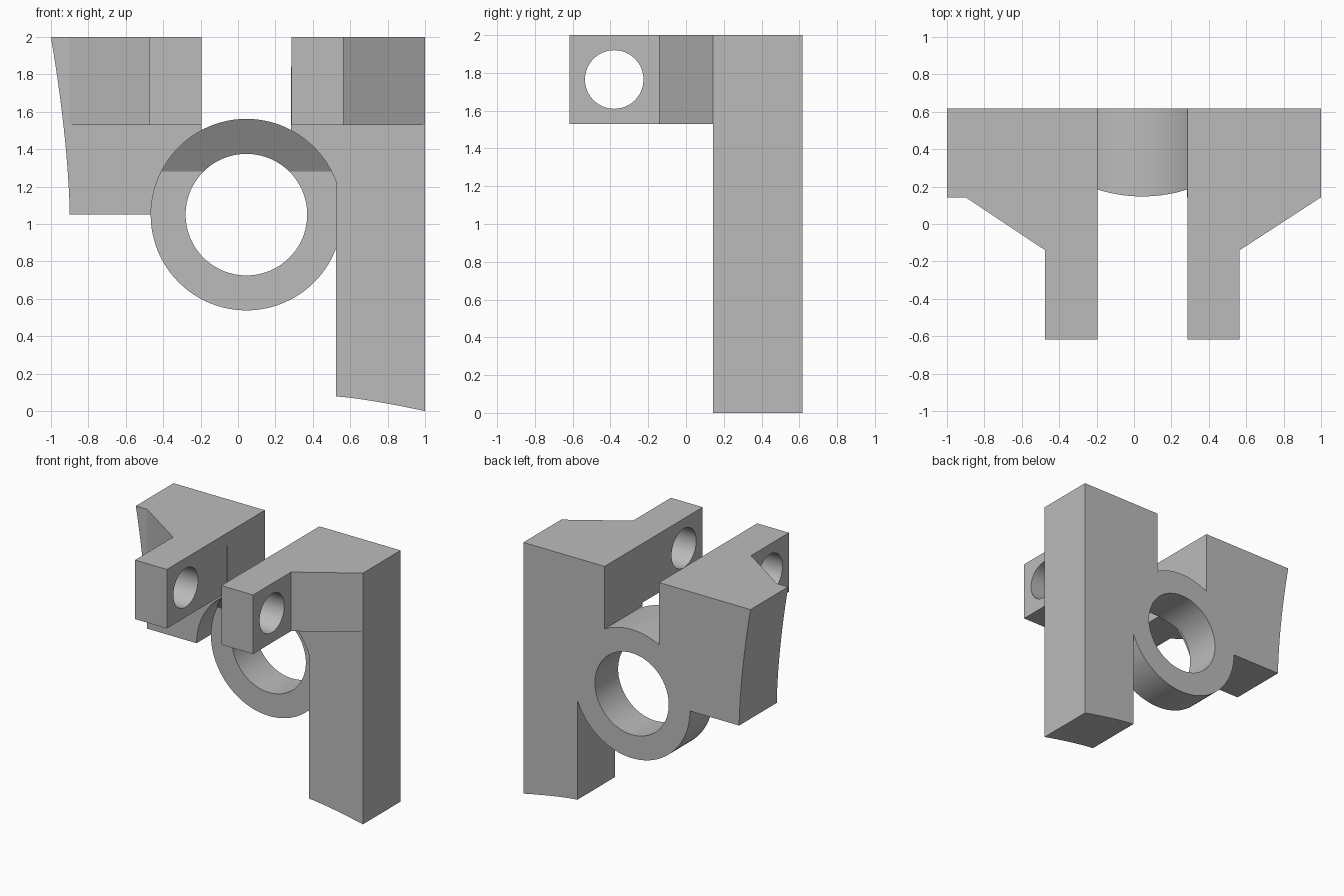
import bpy, bmesh
from math import sin, cos, pi, asin, acos
from mathutils import Vector

cube = bpy.data.objects.get("Cube")
if cube:
    bpy.data.objects.remove(cube, do_unlink=True)

grey = bpy.data.materials.new("plain_grey")
grey.use_nodes = True
grey.diffuse_color = (0.5, 0.5, 0.5, 1)
grey.node_tree.nodes["Principled BSDF"].inputs["Base Color"].default_value = (0.5, 0.5, 0.5, 1)

FRONT, BACK, TOP = 0.143, 0.617, 2.0
RING_X, RING_Z, RING_R, BORE_R = 0.045, 1.05, 0.512, 0.325
RING_FRONT, FOLD_Z = 0.325, 1.28
ARM_Z = 1.53


def finish(bm, name):
    bmesh.ops.recalc_face_normals(bm, faces=bm.faces[:])
    mesh = bpy.data.meshes.new(name)
    bm.to_mesh(mesh)
    bm.free()
    obj = bpy.data.objects.new(name, mesh)
    bpy.context.collection.objects.link(obj)
    mesh.materials.append(grey)
    return obj


def smooth(obj):
    bpy.ops.object.select_all(action='DESELECT')
    obj.select_set(True)
    bpy.context.view_layer.objects.active = obj
    bpy.ops.object.shade_smooth_by_angle(angle=pi / 6)


def prism(name, points, offset):
    """Extrude a closed outline of 3D points along offset."""
    bm = bmesh.new()
    face = bm.faces.new([bm.verts.new(p) for p in points])
    out = bmesh.ops.extrude_face_region(bm, geom=[face], use_keep_orig=True)
    verts = [g for g in out["geom"] if isinstance(g, bmesh.types.BMVert)]
    bmesh.ops.translate(bm, vec=offset, verts=verts)
    return finish(bm, name)


def ring_arc(a0, a1, steps=24):
    """Points on the outside of the ring, sunk in a hair."""
    r = RING_R - 0.002
    angles = [a0 + (a1 - a0) * i / steps for i in range(steps + 1)]
    return [(RING_X + r * cos(a), RING_Z + r * sin(a)) for a in angles]


def wing(name, outline):
    obj = prism(name, [(x, FRONT, z) for x, z in outline], (0, BACK - FRONT, 0))
    smooth(obj)


# Left-hand block with a curved outer side and a seat around the ring
IN_L, IN_R = -0.195, 0.285
steps = [i / 12 for i in range(13)]
side = [(-0.9 - 0.1 * t ** 1.6, RING_Z + (TOP - RING_Z) * t) for t in steps]
wing("right_block", side + [(IN_L, TOP)] + ring_arc(acos((IN_L - RING_X) / RING_R), pi))

# Tall column with a curved foot
COL = 0.525
foot = [(1 - (1 - COL) * t, 0.078 * (1 - (1 - t) ** 1.3)) for t in steps]
wing("left_column", [(IN_R, TOP), (1, TOP)] + foot
     + ring_arc(acos((COL - RING_X) / RING_R), acos((IN_R - RING_X) / RING_R)))

# Forward arms with gussets and a pin hole
for name, inner, outer, gusset in (("right_arm", IN_L, -0.475, -0.9),
                                   ("left_arm", IN_R, 0.565, 1.0)):
    plan = [(inner, -BACK), (outer, -BACK), (outer, -0.14), (gusset, FRONT), (inner, FRONT)]
    arm = prism(name, [(x, y, ARM_Z) for x, y in plan], (0, 0, TOP - ARM_Z))
    bpy.ops.mesh.primitive_cylinder_add(vertices=64, radius=0.155, depth=1.0,
                                        location=((inner + outer) / 2, -0.38, 1.765),
                                        rotation=(0, pi / 2, 0))
    cutter = bpy.context.object
    cutter.name = "pin_hole_cutter"
    cutter.hide_render = True
    mod = arm.modifiers.new("pin_hole", 'BOOLEAN')
    mod.operation, mod.solver, mod.object = 'DIFFERENCE', 'EXACT', cutter
    bpy.context.view_layer.objects.active = arm
    bpy.ops.object.modifier_apply(modifier=mod.name)
    bpy.data.objects.remove(cutter, do_unlink=True)
    smooth(arm)

# Ring whose upper front leans forward
bm = bmesh.new()
n = 96
loops = []
for r, y in ((RING_R, RING_FRONT), (RING_R, BACK), (BORE_R, BACK), (BORE_R, RING_FRONT)):
    loops.append([bm.verts.new((RING_X + r * cos(2 * pi * i / n), y,
                                RING_Z + r * sin(2 * pi * i / n))) for i in range(n)])
for k in range(4):
    a, b = loops[k], loops[(k + 1) % 4]
    for i in range(n):
        j = (i + 1) % n
        bm.faces.new((a[i], a[j], b[j], b[i]))
bmesh.ops.bisect_plane(bm, geom=bm.verts[:] + bm.edges[:] + bm.faces[:], dist=1e-5,
                       plane_co=(0, 0, FOLD_Z), plane_no=(0, 0, 1))
for v in bm.verts:
    if v.co.y < RING_FRONT + 0.01 and v.co.z > FOLD_Z:
        v.co.y -= (v.co.z - FOLD_Z) * 0.63
smooth(finish(bm, "ring"))
